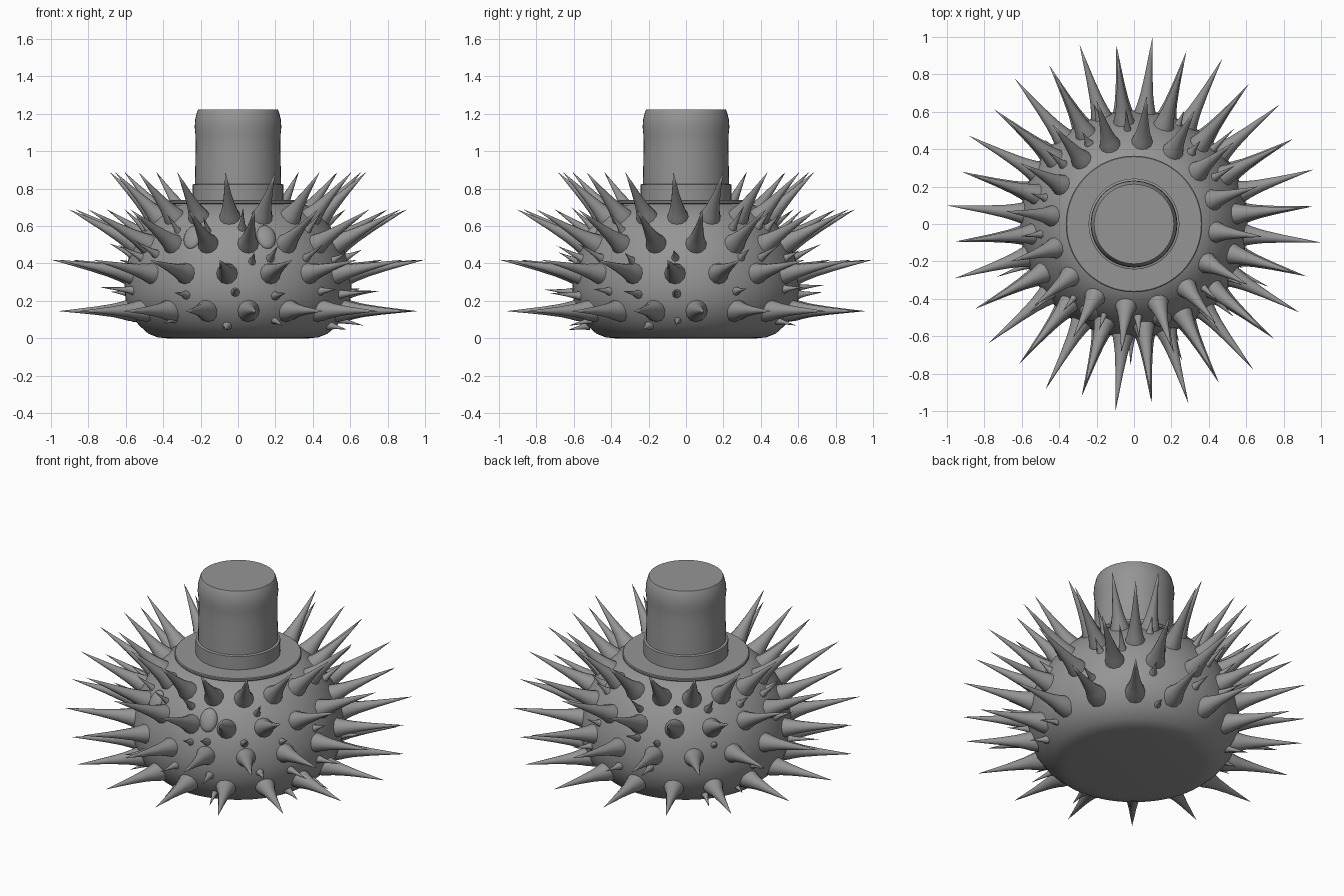
import bpy, math, random
from mathutils import Vector

if "Cube" in bpy.data.objects:
    bpy.data.objects.remove(bpy.data.objects["Cube"])

random.seed(4)

# Dark grey used on every part
dark = bpy.data.materials.new("dark_grey")
dark.diffuse_color = (0.3, 0.3, 0.3, 1)
dark.use_nodes = True
dark.node_tree.nodes["Principled BSDF"].inputs["Base Color"].default_value = dark.diffuse_color


def make_mesh(name, verts, faces, angle=40):
    me = bpy.data.meshes.new(name)
    me.from_pydata(verts, [], faces)
    me.update()
    me.materials.append(dark)
    ob = bpy.data.objects.new(name, me)
    bpy.context.collection.objects.link(ob)
    bpy.ops.object.select_all(action='DESELECT')
    ob.select_set(True)
    bpy.context.view_layer.objects.active = ob
    bpy.ops.object.shade_smooth_by_angle(angle=math.radians(angle))
    return ob


def lathe(name, profile, n=64, angle=40):
    # Closed solid of revolution, listed from bottom to top
    verts, faces = [], []
    for r, z in profile:
        for i in range(n):
            a = 2 * math.pi * i / n
            verts.append((r * math.cos(a), r * math.sin(a), z))
    for k in range(len(profile) - 1):
        for i in range(n):
            j = (i + 1) % n
            faces.append((k * n + i, k * n + j, (k + 1) * n + j, (k + 1) * n + i))
    faces.append(tuple(reversed(range(n))))
    faces.append(tuple(range((len(profile) - 1) * n, len(profile) * n)))
    return make_mesh(name, verts, faces, angle)


def add_spike(verts, faces, base, tip, width, n=12):
    # Thorn with a flared root and a concave taper
    base, tip = Vector(base), Vector(tip)
    d = tip - base
    q = d.to_track_quat('Z', 'Y')
    start = len(verts)
    prof = [(-0.08, 0.95), (0.04, 0.84), (0.12, 0.7), (0.25, 0.53), (0.5, 0.32), (0.75, 0.16)]
    for t, s in prof:
        for i in range(n):
            a = 2 * math.pi * i / n
            off = Vector((math.cos(a), math.sin(a), 0)) * width * s
            verts.append(base + d * t + q @ off)
    verts.append(tip)
    last = len(verts) - 1
    for k in range(len(prof) - 1):
        for i in range(n):
            j = (i + 1) % n
            a, b = start + k * n, start + (k + 1) * n
            faces.append((a + i, a + j, b + j, b + i))
    top = start + (len(prof) - 1) * n
    for i in range(n):
        faces.append((top + i, top + (i + 1) % n, last))
    faces.append(tuple(reversed(range(start, start + n))))


def polar(r, a, z):
    # Angle measured from the front (-y) towards +x
    return (r * math.sin(a), -r * math.cos(a), z)


# Body: squat dome with a flat bottom
lathe("body", [(0.38, 0), (0.43, 0.005), (0.48, 0.025), (0.53, 0.07), (0.575, 0.13),
               (0.6, 0.2), (0.608, 0.27), (0.603, 0.34), (0.585, 0.43), (0.555, 0.5),
               (0.515, 0.57), (0.455, 0.645), (0.37, 0.71), (0.25, 0.735)], 64, 60)

# Large spikes: four staggered rows of sixteen
rows = [  # base radius, base z, tip radius, tip z, first angle
    (0.58, 0.15, 0.965, 0.145, 5.625),
    (0.59, 0.345, 1.004, 0.42, -5.625),
    (0.54, 0.50, 0.91, 0.69, 5.625),
    (0.44, 0.645, 0.69, 0.89, -5.625)]
v, f = [], []
for br, bz, tr, tz, a0 in rows:
    for k in range(16):
        a = math.radians(a0 + 22.5 * k)
        add_spike(v, f, polar(br, a, bz), polar(tr, a, tz), 0.066)
make_mesh("large_spikes", v, f, 60)

# Small spikes scattered between the rows
small = [(0.53, 0.085, 0.66, 0.055, 0.4), (0.6, 0.25, 0.77, 0.265, 0.8),
         (0.575, 0.43, 0.72, 0.50, 0.8), (0.495, 0.58, 0.61, 0.69, 0.7)]
v, f = [], []
for br, bz, tr, tz, chance in small:
    for k in range(16):
        if random.random() > chance:
            continue
        a = math.radians(22.5 * k + random.uniform(-8, 8))
        s = random.uniform(0.6, 1.15)
        dz = random.uniform(-0.025, 0.025)
        add_spike(v, f, polar(br, a, bz + dz),
                  polar(br + (tr - br) * s, a, bz + dz + (tz - bz) * s), 0.028, 8)
make_mesh("small_spikes", v, f, 60)

# Eyes: flattened ovals on the front
for deg, name in ((-27, "left_eye"), (16.5, "right_eye")):
    a = math.radians(deg)
    bpy.ops.mesh.primitive_uv_sphere_add(segments=24, ring_count=12, radius=1,
                                         location=polar(0.53, a, 0.54))
    eye = bpy.context.object
    eye.name = name
    eye.scale = (0.052, 0.03, 0.07)
    eye.rotation_euler = (math.radians(-28), 0, a)
    eye.data.materials.append(dark)
    bpy.ops.object.shade_smooth()

# Hat: brim, band and crown
lathe("hat_brim", [(0.36, 0.718), (0.365, 0.724), (0.365, 0.734), (0.36, 0.738)], 64, 30)
lathe("hat_band", [(0.243, 0.73), (0.243, 0.822), (0.232, 0.826)], 48, 30)
lathe("hat_crown", [(0.23, 0.73), (0.23, 0.85), (0.228, 0.95), (0.226, 1.03), (0.228, 1.09),
                    (0.232, 1.13), (0.229, 1.17), (0.219, 1.21), (0.213, 1.222)], 48, 30)
